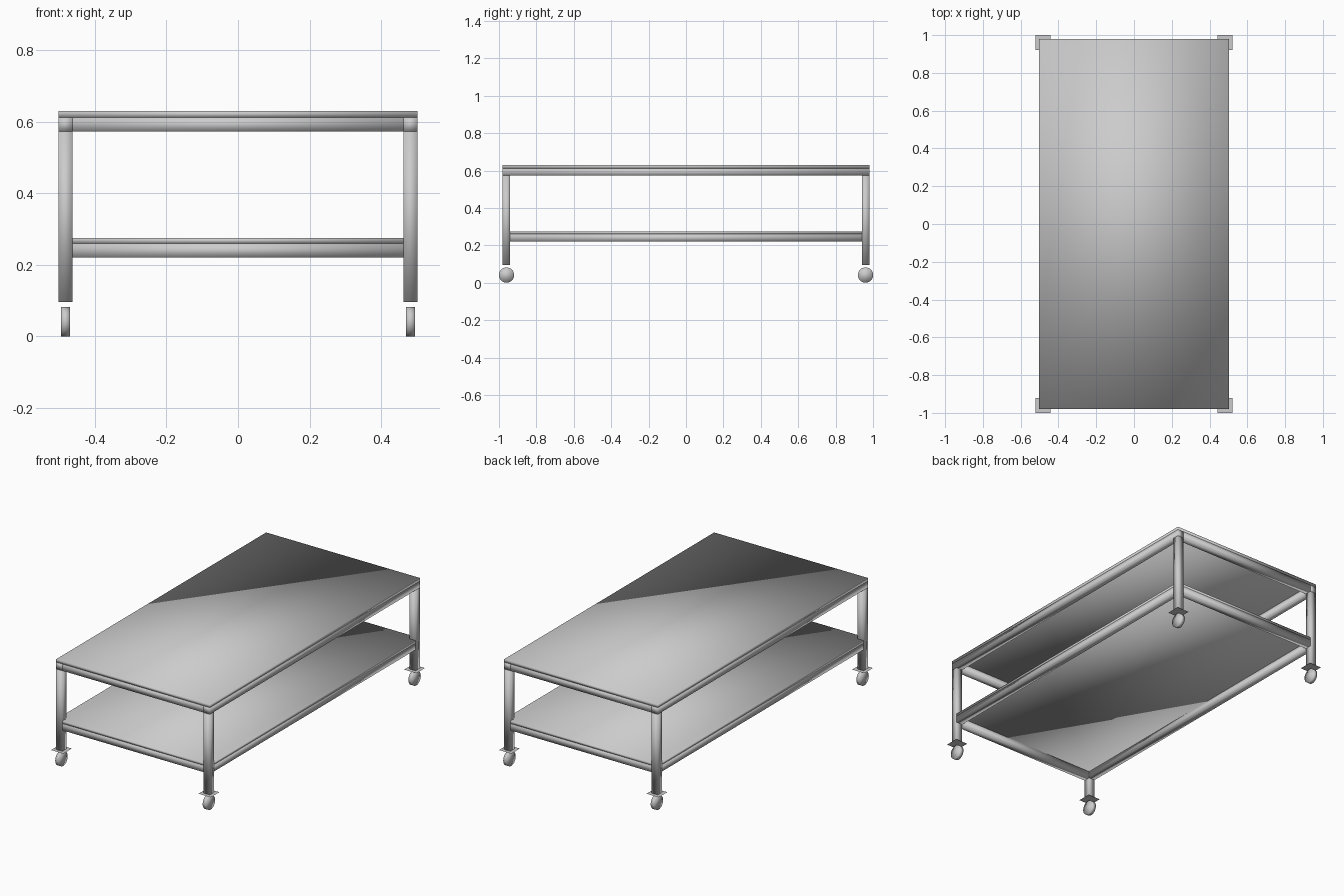
import bpy, bmesh
from mathutils import Matrix

if "Cube" in bpy.data.objects:
    bpy.data.objects.remove(bpy.data.objects["Cube"])

X, Y, T = 0.502, 0.98, 0.04          # half width, half length, tube thickness
XI, YI = X - T, Y - T                # inner faces of the tubes


def finish(name, bm):
    bmesh.ops.recalc_face_normals(bm, faces=bm.faces)
    me = bpy.data.meshes.new(name)
    bm.to_mesh(me)
    bm.free()
    me.shade_smooth()
    ob = bpy.data.objects.new(name, me)
    bpy.context.collection.objects.link(ob)
    return ob


def box(name, x0, x1, y0, y1, z0, z1):
    bm = bmesh.new()
    bmesh.ops.create_cube(bm, size=1)
    for v in bm.verts:
        v.co = (x1 if v.co.x > 0 else x0,
                y1 if v.co.y > 0 else y0,
                z1 if v.co.z > 0 else z0)
    return finish(name, bm)


def slab(name, outline, z0, z1):
    bm = bmesh.new()
    face = bm.faces.new([bm.verts.new((x, y, z0)) for x, y in outline])
    ext = bmesh.ops.extrude_face_region(bm, geom=[face], use_keep_orig=True)
    verts = [g for g in ext["geom"] if isinstance(g, bmesh.types.BMVert)]
    bmesh.ops.translate(bm, verts=verts, vec=(0, 0, z1 - z0))
    return finish(name, bm)


# Table top
box("table_top", -X, X, -Y, Y, 0.612, 0.63)

# Lower shelf, notched around the legs
quarter = [(X, YI), (XI, YI), (XI, Y)]
outline = (quarter + [(-x, y) for x, y in reversed(quarter)]
           + [(-x, -y) for x, y in quarter]
           + [(x, -y) for x, y in reversed(quarter)])
slab("lower_shelf", outline, 0.26, 0.275)

# Frame rails
for s, side in ((-1, "left"), (1, "right")):
    xs = sorted((s * X, s * XI))
    box(f"upper_{side}_rail", *xs, -Y, Y, 0.572, 0.612)
    box(f"lower_{side}_rail", *xs, -YI, YI, 0.22, 0.26)
for s, end in ((-1, "front"), (1, "back")):
    ys = sorted((s * Y, s * YI))
    box(f"upper_{end}_rail", -XI, XI, *ys, 0.572, 0.612)
    box(f"lower_{end}_rail", -XI, XI, *ys, 0.22, 0.26)

# Legs, caster plates and wheels
for sx, side in ((-1, "left"), (1, "right")):
    for sy, end in ((-1, "front"), (1, "back")):
        tag = f"{end}_{side}"
        cx, cy = sx * (X - T / 2), sy * (Y - T / 2)
        box(f"{tag}_leg", cx - T / 2, cx + T / 2, cy - T / 2, cy + T / 2, 0.096, 0.572)

        bm = bmesh.new()
        bmesh.ops.create_grid(bm, x_segments=1, y_segments=1, size=0.04,
                              matrix=Matrix.Translation((cx, cy, 0.095)))
        finish(f"{tag}_caster_plate", bm)

        bm = bmesh.new()
        bmesh.ops.create_cone(bm, cap_ends=True, segments=32, radius1=0.041,
                              radius2=0.041, depth=0.024,
                              matrix=Matrix.Translation((cx, cy, 0.041))
                              @ Matrix.Rotation(1.5707963, 4, 'Y'))
        finish(f"{tag}_wheel", bm)
